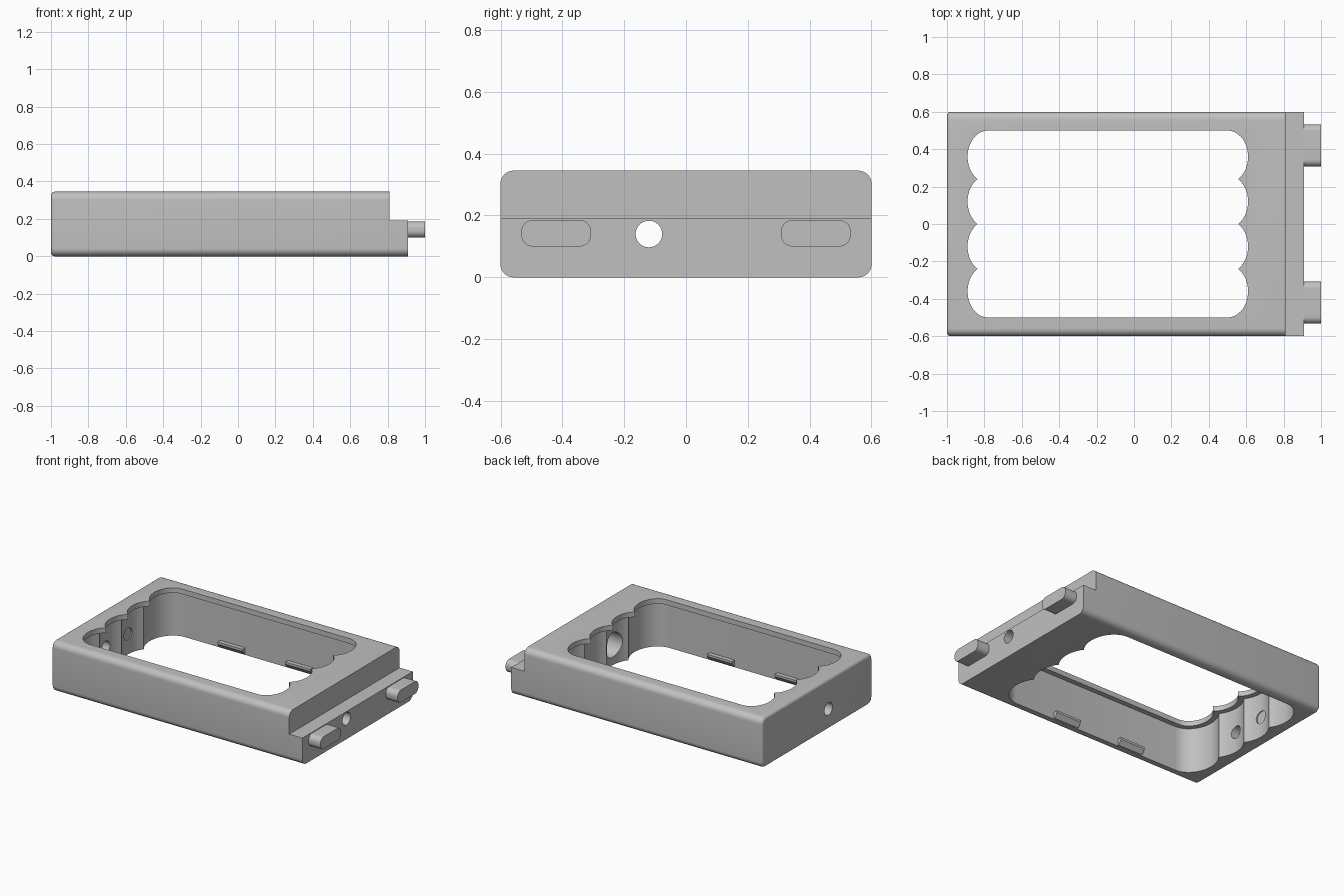
import bpy, bmesh
from math import sin, cos, asin, pi, radians
from mathutils import Vector

cube = bpy.data.objects.get("Cube")
if cube:
    bpy.data.objects.remove(cube, do_unlink=True)

grey = bpy.data.materials.new("plain_grey")
grey.use_nodes = True
colour = (0.53, 0.53, 0.53, 1)
grey.diffuse_color = colour
grey.node_tree.nodes["Principled BSDF"].inputs["Base Color"].default_value = colour


def prism(name, points, offset):
    """Extrude a closed 3D outline by an offset vector."""
    bm = bmesh.new()
    face = bm.faces.new([bm.verts.new(p) for p in points])
    extruded = bmesh.ops.extrude_face_region(bm, geom=[face], use_keep_orig=True)
    verts = [g for g in extruded["geom"] if isinstance(g, bmesh.types.BMVert)]
    bmesh.ops.translate(bm, vec=Vector(offset), verts=verts)
    bmesh.ops.recalc_face_normals(bm, faces=bm.faces[:])
    mesh = bpy.data.meshes.new(name)
    bm.to_mesh(mesh)
    bm.free()
    mesh.materials.append(grey)
    obj = bpy.data.objects.new(name, mesh)
    bpy.context.collection.objects.link(obj)
    return obj


def rounded_rect(x, yc, zc, w, h, r, steps=8):
    """Rounded rectangle outline facing along x."""
    points = []
    for k, (sy, sz) in enumerate([(1, 1), (-1, 1), (-1, -1), (1, -1)]):
        for i in range(steps + 1):
            a = (k + i / steps) * pi / 2
            points.append((x, yc + sy * (w / 2 - r) + r * cos(a),
                           zc + sz * (h / 2 - r) + r * sin(a)))
    return points


def scalloped_outline(z, grow, steps=14):
    """Four rounded lobes on each end, joined by straight sides."""
    rx, ry = 0.11 + grow, 0.14 + grow
    cusp = asin(0.12 / ry)
    points = []
    for side, cx in ((1, 0.5), (-1, -0.78)):
        for k in range(4):
            cy = side * (-0.36 + 0.24 * k)
            start = -pi / 2 if k == 0 else -cusp
            end = pi / 2 if k == 3 else cusp
            for i in range(steps + 1):
                if k and i == 0:
                    continue
                t = start + (end - start) * i / steps
                points.append((cx + side * rx * cos(t), cy + side * ry * sin(t), z))
    return points


def circle(x, y, z, r, n=32):
    return [(x, y + r * cos(2 * pi * i / n), z + r * sin(2 * pi * i / n)) for i in range(n)]


def cut(obj, cutter):
    mod = obj.modifiers.new("cut", "BOOLEAN")
    mod.operation = "DIFFERENCE"
    mod.solver = "EXACT"
    mod.object = cutter
    bpy.context.view_layer.objects.active = obj
    bpy.ops.object.modifier_apply(modifier=mod.name)
    bpy.data.objects.remove(cutter, do_unlink=True)


def smooth(obj):
    bpy.ops.object.select_all(action="DESELECT")
    obj.select_set(True)
    bpy.context.view_layer.objects.active = obj
    bpy.ops.object.shade_smooth_by_angle(angle=radians(30))


# Case: rounded bar with a softened closed end
case = prism("case_frame", rounded_rect(-1, 0, 0.1725, 1.2, 0.345, 0.042), (1.91, 0, 0))
bm = bmesh.new()
bm.from_mesh(case.data)
rim = [e for e in bm.edges if all(v.co.x < -0.99 for v in e.verts)]
bmesh.ops.bevel(bm, geom=rim, offset=0.02, segments=4, profile=0.5, affect="EDGES")
bm.to_mesh(case.data)
bm.free()

# Step along the upper connecting end
cut(case, prism("step_cutter", [(0.81, -1, 0.19), (1.2, -1, 0.19),
                                (1.2, -1, 0.6), (0.81, -1, 0.6)], (0, 2, 0)))
# Scalloped opening, wider below a thin top lip
cut(case, prism("opening_cutter", scalloped_outline(-0.2, 0), (0, 0, 0.8)))
cut(case, prism("pocket_cutter", scalloped_outline(-0.2, 0.035), (0, 0, 0.51)))
# Through hole in both ends, its inner counterbore, and a shallow recess
cut(case, prism("hole_cutter", circle(-1.2, -0.12, 0.14, 0.043), (2.4, 0, 0)))
cut(case, prism("counterbore_cutter", circle(0.5, -0.12, 0.14, 0.085), (0.25, 0, 0)))
cut(case, prism("recess_cutter", circle(-0.93, 0.12, 0.14, 0.043), (0.2, 0, 0)))
smooth(case)

for side, label in ((1, "back"), (-1, "front")):
    # Connecting pegs
    peg = prism(label + "_peg", rounded_rect(0.88, side * 0.42, 0.1425, 0.225, 0.085, 0.036),
                (0.12, 0, 0))
    smooth(peg)
    # Wedge-shaped snap tabs inside the long walls
    for x, place in ((0.005, "left"), (-0.51, "right")):
        wedge = [(x, side * 0.545, 0.005), (x, side * 0.53, 0.005),
                 (x, side * 0.505, 0.035), (x, side * 0.505, 0.05), (x, side * 0.545, 0.05)]
        prism(f"{label}_{place}_snap_tab", wedge, (0.19, 0, 0))
